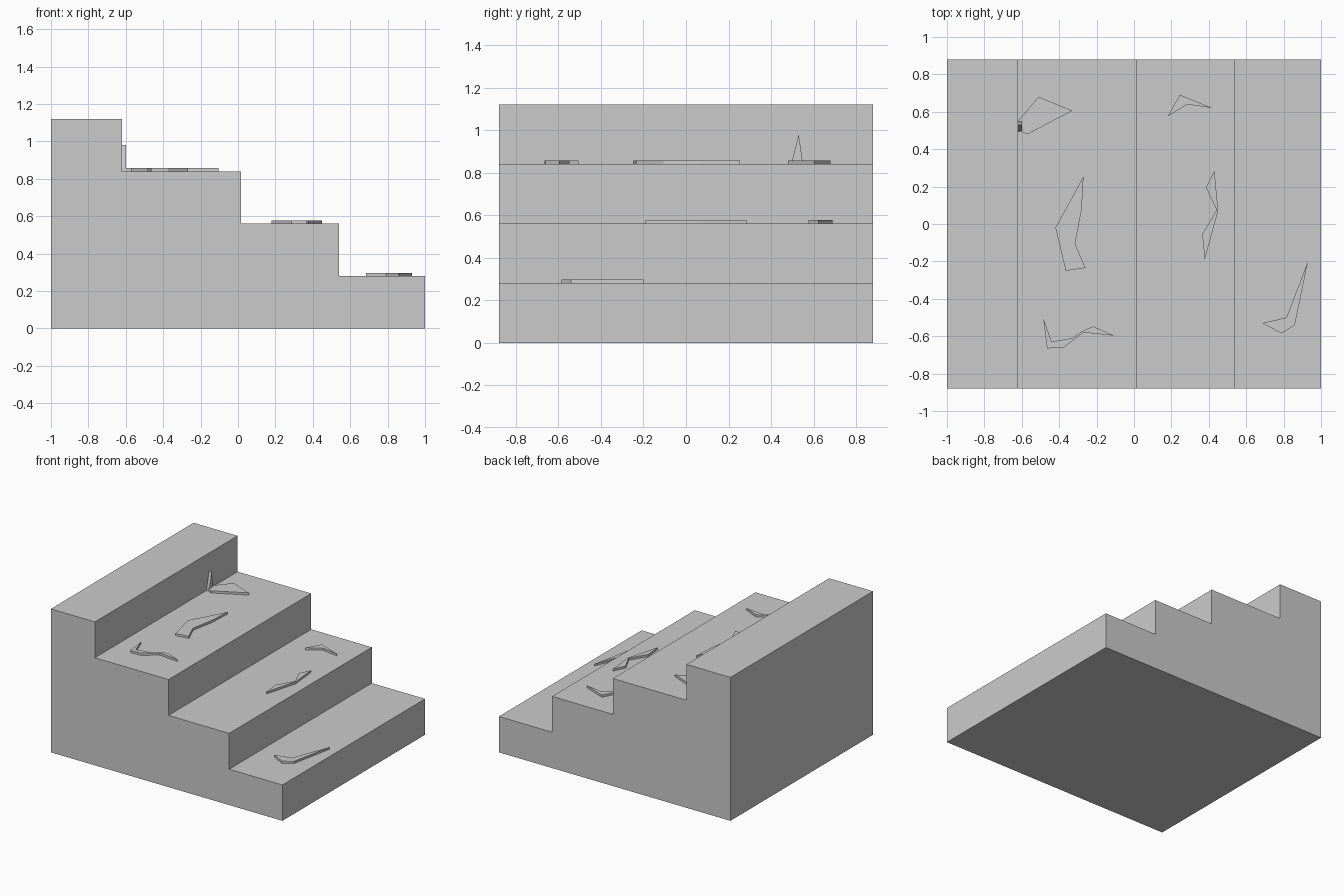
import bpy, bmesh
from mathutils import Vector

if "Cube" in bpy.data.objects:
    bpy.data.objects.remove(bpy.data.objects["Cube"])


def prism(name, points, offset):
    """Extrude a planar outline along the offset vector."""
    bm = bmesh.new()
    face = bm.faces.new([bm.verts.new(p) for p in points])
    ext = bmesh.ops.extrude_face_region(bm, geom=[face], use_keep_orig=True)
    verts = [g for g in ext["geom"] if isinstance(g, bmesh.types.BMVert)]
    bmesh.ops.translate(bm, verts=verts, vec=Vector(offset))
    bmesh.ops.recalc_face_normals(bm, faces=bm.faces)
    mesh = bpy.data.meshes.new(name)
    bm.to_mesh(mesh)
    bm.free()
    obj = bpy.data.objects.new(name, mesh)
    bpy.context.collection.objects.link(obj)
    return obj


RISE, HALF_DEPTH, THICK = 0.28, 0.88, 0.017

# Staircase body: step profile extruded through the depth
profile = [(-1, 0), (1, 0)]
edges = [1, 0.54, 0.016, -0.62, -1]
for i in range(4):
    profile += [(edges[i], RISE * (i + 1)), (edges[i + 1], RISE * (i + 1))]
prism("stairs", [(x, -HALF_DEPTH, z) for x, z in profile], (0, 2 * HALF_DEPTH, 0))

# Raised crack shards lying on the treads: (step number, outline)
cracks = [
    (1, [(0.93, -0.2), (0.815, -0.5), (0.685, -0.53), (0.79, -0.585), (0.86, -0.54)]),
    (2, [(0.18, 0.575), (0.245, 0.69), (0.42, 0.62), (0.285, 0.64)]),
    (2, [(0.43, 0.285), (0.385, 0.195), (0.442, 0.075), (0.365, -0.055),
         (0.378, -0.19), (0.45, 0.07)]),
    (3, [(-0.27, 0.255), (-0.42, -0.02), (-0.365, -0.25), (-0.26, -0.235),
         (-0.315, -0.105), (-0.28, 0.075)]),
    (3, [(-0.485, -0.505), (-0.44, -0.63), (-0.33, -0.61), (-0.28, -0.575),
         (-0.22, -0.547), (-0.105, -0.597), (-0.27, -0.58), (-0.375, -0.66),
         (-0.465, -0.665)]),
    (3, [(-0.33, 0.605), (-0.51, 0.68), (-0.62, 0.55), (-0.62, 0.5), (-0.57, 0.48)]),
]
for n, (step, outline) in enumerate(cracks, 1):
    prism(f"tread_crack_{n}", [(x, y, RISE * step) for x, y in outline], (0, 0, THICK))

# Crack spike running up the top riser
prism("riser_crack", [(-0.62, 0.495, 0.84), (-0.62, 0.55, 0.84), (-0.62, 0.53, 0.98)],
      (0.022, 0, 0))
